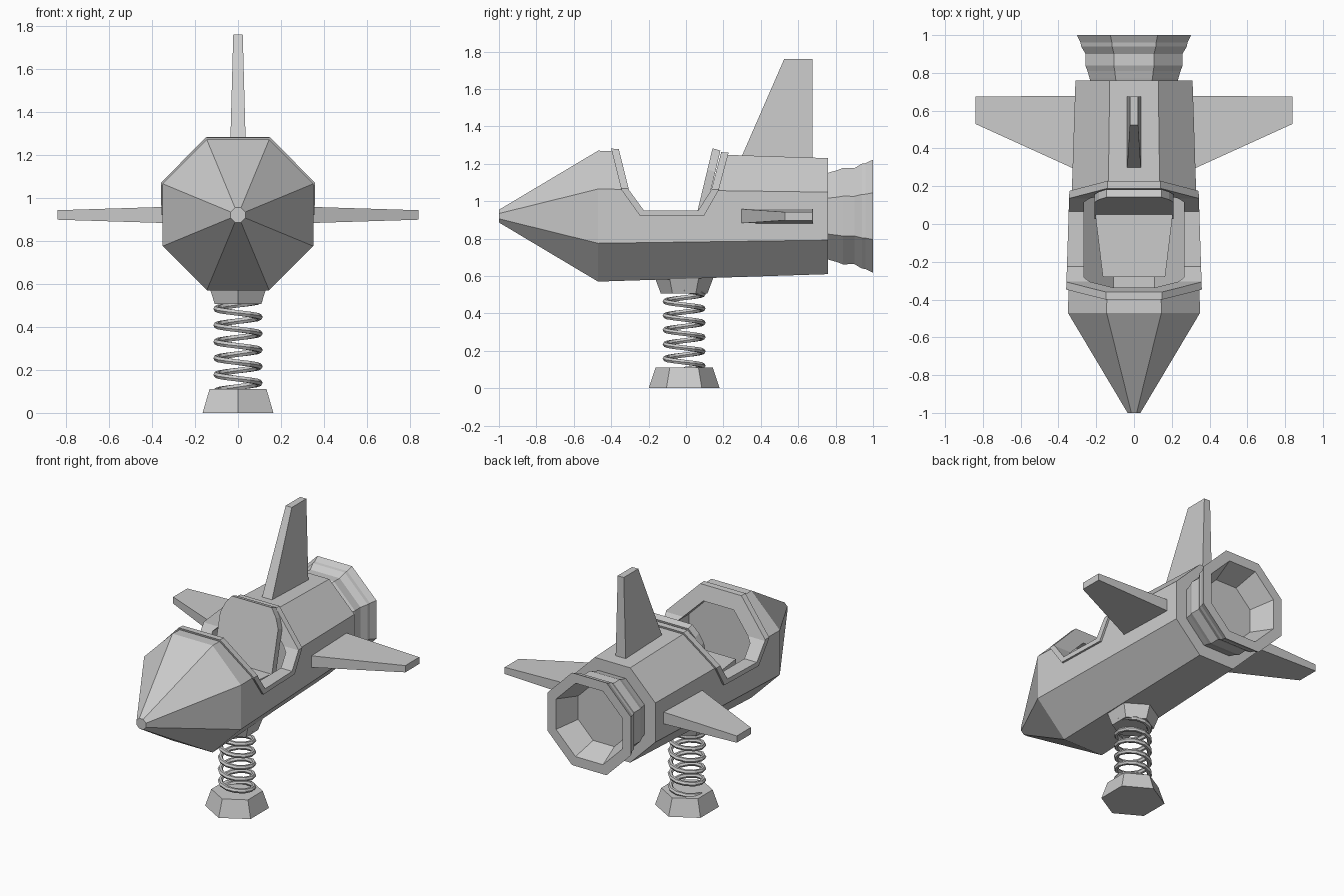
import bpy, bmesh, math
from mathutils import Vector

if "Cube" in bpy.data.objects:
    bpy.data.objects.remove(bpy.data.objects["Cube"], do_unlink=True)

grey = bpy.data.materials.new("plain_grey")
grey.use_nodes = True
COLOUR = (0.6, 0.6, 0.6, 1)
grey.diffuse_color = COLOUR
grey.node_tree.nodes["Principled BSDF"].inputs["Base Color"].default_value = COLOUR

AXIS_Z = 0.92   # height of the fuselage axis
POST_Y = -0.01  # position of the spring axis


def loft(name, rings, closed=False):
    """Skin a list of equal-length point rings; cap the ends or join them."""
    bm = bmesh.new()
    loops = [[bm.verts.new(p) for p in ring] for ring in rings]
    pairs = list(zip(loops, loops[1:]))
    if closed:
        pairs.append((loops[-1], loops[0]))
    else:
        bm.faces.new(loops[0])
        bm.faces.new(loops[-1])
    n = len(loops[0])
    for a, b in pairs:
        for i in range(n):
            j = (i + 1) % n
            bm.faces.new((a[i], a[j], b[j], b[i]))
    bmesh.ops.recalc_face_normals(bm, faces=bm.faces)
    mesh = bpy.data.meshes.new(name)
    bm.to_mesh(mesh)
    bm.free()
    mesh.materials.append(grey)
    obj = bpy.data.objects.new(name, mesh)
    bpy.context.collection.objects.link(obj)
    return obj


def octagon(y, apothem):
    r = apothem / math.cos(math.pi / 8)
    angles = [math.pi / 8 + i * math.pi / 4 for i in range(8)]
    return [(r * math.cos(a), y, AXIS_Z + r * math.sin(a)) for a in angles]


def hexagon(z, r):
    angles = [math.pi / 2 + i * math.pi / 3 for i in range(6)]
    return [(r * math.cos(a), POST_Y + r * math.sin(a), z) for a in angles]


def side_prism(name, profile, half):
    """Extrude a (y, z) profile across x."""
    return loft(name, [[(x, y, z) for y, z in profile] for x in (-half, half)])


def boolean(obj, cutter, operation):
    mod = obj.modifiers.new("cut", 'BOOLEAN')
    mod.operation, mod.solver, mod.object = operation, 'EXACT', cutter
    bpy.context.view_layer.update()
    graph = bpy.context.evaluated_depsgraph_get()
    result = bpy.data.meshes.new_from_object(obj.evaluated_get(graph))
    obj.modifiers.clear()
    obj.data = result


# Cockpit opening: outer line cuts the fuselage, inner line edges the rim
outer = [(-0.43, 1.4), (-0.345, 1.06), (-0.245, 0.92),
         (0.095, 0.92), (0.175, 1.06), (0.265, 1.4)]
inner = [(-0.39, 1.4), (-0.305, 1.06), (-0.225, 0.95),
         (0.065, 0.95), (0.135, 1.06), (0.225, 1.4)]
opening = side_prism("opening_cutter", outer, 0.6)
band = side_prism("band_cutter", outer + inner[::-1], 0.6)
cavity = loft("cavity_cutter", [octagon(-0.41, 0.265), octagon(0.24, 0.265)])

# Fuselage with nose cone
fuselage = loft("fuselage", [octagon(-1, 0.034), octagon(-0.47, 0.35),
                             octagon(0.76, 0.31)])
boolean(fuselage, opening, 'DIFFERENCE')
boolean(fuselage, cavity, 'DIFFERENCE')

# Raised rim around the cockpit
rim = loft("cockpit_rim", [octagon(-0.47, 0.363), octagon(0.4, 0.335)])
boolean(rim, band, 'INTERSECT')
boolean(rim, cavity, 'DIFFERENCE')

for cutter in (opening, band, cavity):
    bpy.data.objects.remove(cutter, do_unlink=True)

# Seat cushion, narrower at the front
loft("seat", [[(-0.165, -0.28, z), (0.165, -0.28, z), (0.21, 0.09, z), (-0.21, 0.09, z)]
              for z in (0.67, 0.9)])

# Leaning seat back with clipped top corners
half_back = [(0.21, 0.8), (0.21, 1.17), (0.185, 1.23), (0.145, 1.283)]
outline = half_back + [(-x, z) for x, z in reversed(half_back)]
loft("seat_back", [[(x, 0.05 + shift + 0.24 * (z - 0.9), z - 0.3 * shift)
                    for x, z in outline] for shift in (0, 0.042)])

# Engine nozzle with stepped outside and hollow mouth
nozzle = [(0.74, 0.225), (0.77, 0.235), (0.81, 0.246), (0.84, 0.258), (0.9, 0.256),
          (0.94, 0.28), (0.96, 0.283), (1.0, 0.302), (1.0, 0.24), (0.85, 0.185)]
loft("engine_nozzle", [octagon(y, a) for y, a in nozzle])


# Tapered fins: two wings and one upright tail
def fin(name, direction, root, tip):
    out = Vector(direction)
    side = out.cross(Vector((0, 1, 0)))
    rings = []
    for dist, y_front, y_back, half in (root, tip):
        centre = Vector((0, 0, AXIS_Z)) + out * dist
        rings.append([centre + side * s * half + Vector((0, y, 0))
                      for s, y in ((-1, y_front), (1, y_front), (1, y_back), (-1, y_back))])
    return loft(name, rings)


wing_root, wing_tip = (0.29, 0.28, 0.678, 0.039), (0.84, 0.53, 0.675, 0.022)
fin("left_wing", (1, 0, 0), wing_root, wing_tip)
fin("right_wing", (-1, 0, 0), wing_root, wing_tip)
fin("tail_fin", (0, 0, 1), (0.29, 0.285, 0.675, 0.037), (0.84, 0.525, 0.675, 0.022))

# Hexagonal foot and upper mount
loft("foot", [hexagon(0, 0.19), hexagon(0.11, 0.153)])
loft("spring_mount", [hexagon(0.507, 0.125), hexagon(0.62, 0.167)])

# Coil spring swept with a thin square-cut wire
STEPS, TURNS, PITCH, COIL, WIRE = 12, 5.5, 0.0765, 0.1, 0.015
rings = []
for i in range(int(STEPS * TURNS) + 1):
    a = 2 * math.pi * i / STEPS
    z = 0.522 - PITCH * i / STEPS
    ring = []
    for k in range(6):
        b = k * math.pi / 3
        r = COIL + WIRE * math.cos(b)
        ring.append((r * math.cos(a), POST_Y + r * math.sin(a), z + WIRE * math.sin(b)))
    rings.append(ring)
loft("coil_spring", rings)
